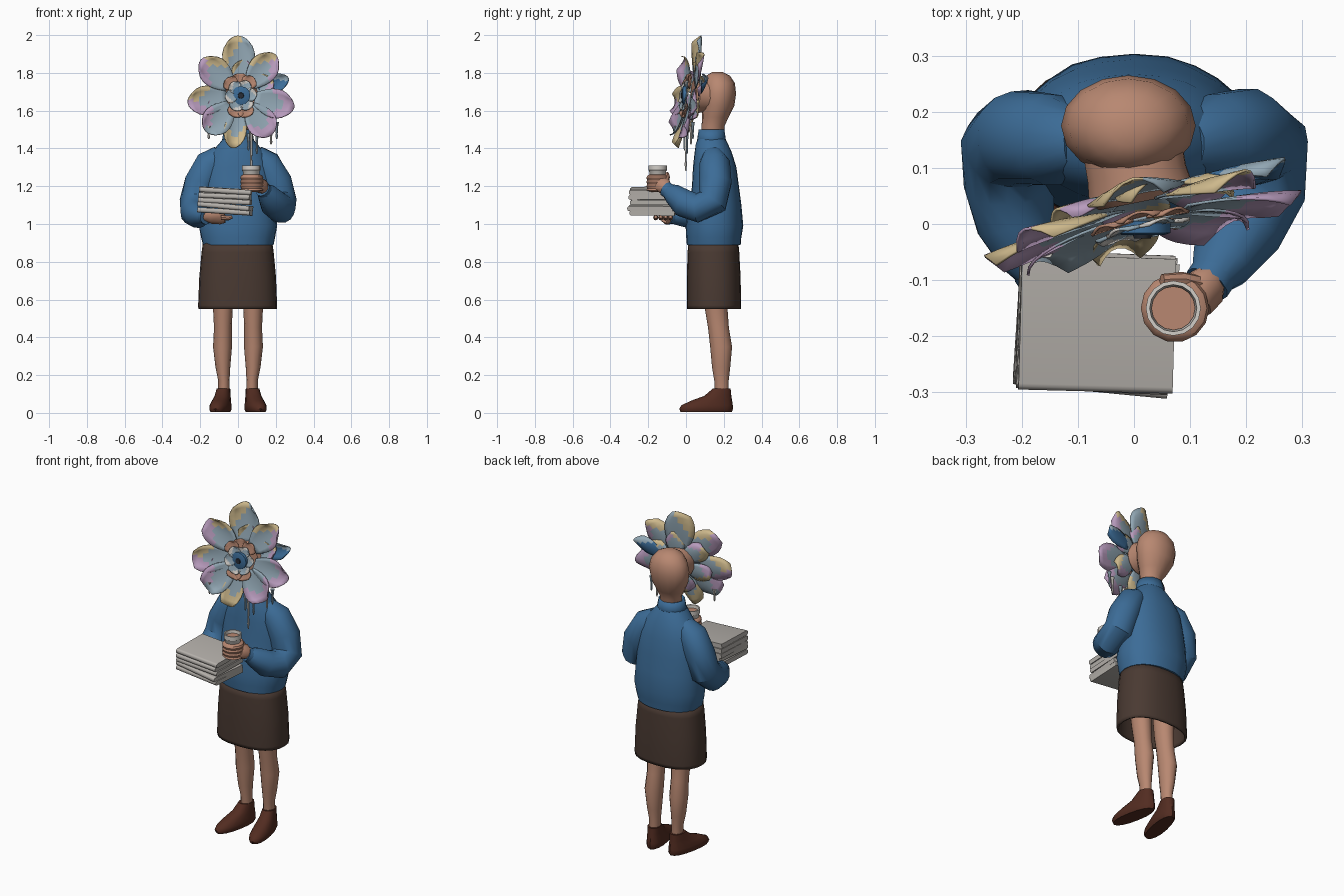
import bpy, bmesh, random
from math import sin, cos, pi, radians
from mathutils import Vector, Quaternion

random.seed(4)
if "Cube" in bpy.data.objects:
    bpy.data.objects.remove(bpy.data.objects["Cube"])


def material(name, *rgb):
    m = bpy.data.materials.new(name)
    m.use_nodes = True
    m.diffuse_color = (*rgb, 1)
    m.node_tree.nodes["Principled BSDF"].inputs["Base Color"].default_value = (*rgb, 1)
    return m


BLUE = material("knit blue", .045, .15, .31)
BROWN = material("skirt brown", .068, .042, .032)
SKIN = material("skin", .48, .245, .165)
LEATHER = material("shoe leather", .085, .025, .015)
PAPER = material("newsprint grey", .46, .435, .405)
WHITE = material("cup white", .64, .61, .57)
LILAC = material("lilac", .48, .33, .51)
CREAM = material("pale yellow", .61, .48, .26)
PALE = material("pale blue", .29, .39, .46)
DARK = material("dark centre", .02, .025, .035)


def finish(name, bm, *mats, angle=38):
    bmesh.ops.recalc_face_normals(bm, faces=bm.faces)
    me = bpy.data.meshes.new(name)
    bm.to_mesh(me)
    bm.free()
    for m in mats:
        me.materials.append(m)
    ob = bpy.data.objects.new(name, me)
    bpy.context.collection.objects.link(ob)
    bpy.ops.object.select_all(action='DESELECT')
    ob.select_set(True)
    bpy.context.view_layer.objects.active = ob
    bpy.ops.object.shade_smooth_by_angle(angle=radians(angle))
    return ob


def sweep(name, rings, mat, n=14, follow=False, caps=True, power=1.0, wobble=0):
    """Loft rings (x, y, z, rx[, ry]); follow turns them along the path."""
    bm = bmesh.new()
    c = [Vector(r[:3]) for r in rings]
    q, old, prev = Quaternion(), Vector((0, 0, 1)), None
    loops = []
    for i, r in enumerate(rings):
        if follow:
            d = (c[min(i + 1, len(c) - 1)] - c[max(i - 1, 0)]).normalized()
            q, old = old.rotation_difference(d) @ q, d
        loop = []
        for k in range(n):
            a = 2 * pi * k / n
            u, v = [abs(f) ** power * (1 if f > 0 else -1) for f in (cos(a), sin(a))]
            s = 1 + random.uniform(-wobble, wobble)
            loop.append(bm.verts.new(c[i] + q @ Vector((u * r[3] * s, v * r[-1] * s, 0))))
        if prev:
            for k in range(n):
                bm.faces.new((prev[k], prev[k - 1], loop[k - 1], loop[k]))
        loops.append(loop)
        prev = loop
    if caps:
        bm.faces.new(loops[0])
        bm.faces.new(loops[-1])
    return finish(name, bm, mat)


def solidify(ob, t):
    m = ob.modifiers.new("Thickness", 'SOLIDIFY')
    m.thickness = t
    return ob


# Legs and shoes
for side, s in (("left", 1), ("right", -1)):
    sweep(side + "_leg", [(s * .075, .19, .09, .03, .036), (s * .075, .188, .17, .03, .038),
                          (s * .08, .186, .24, .039, .048), (s * .082, .186, .35, .05, .058),
                          (s * .08, .172, .45, .047, .055), (s * .08, .16, .55, .052, .06),
                          (s * .085, .15, .72, .062, .068)], SKIN, 12)
    shoe = sweep(side + "_shoe", [(0, -.085, .005, .045, .138), (0, -.085, .02, .052, .145),
                                  (0, -.08, .04, .051, .139), (0, -.055, .065, .045, .11),
                                  (0, -.022, .09, .04, .073), (0, 0, .13, .035, .047)],
                 LEATHER, 16, power=.9)
    shoe.location = (s * .077, .19, 0)
    shoe.rotation_euler.z = s * radians(11)

# Skirt
solidify(sweep("skirt", [(-.002, .148, .55, .208, .143), (-.002, .148, .57, .209, .144),
                         (-.002, .147, .72, .203, .142), (-.002, .145, .85, .191, .137),
                         (-.002, .145, .9, .184, .132)], BROWN, 24, caps=False, power=.85), .012)

# Sweater body and collar
sweep("sweater_body", [(0, .147, .888, .187, .143), (0, .147, .93, .197, .147), (0, .15, .99, .207, .152),
                       (0, .155, 1.1, .2, .138), (0, .156, 1.2, .19, .125), (0, .152, 1.3, .178, .115),
                       (0, .144, 1.38, .14, .099), (0, .137, 1.43, .096, .083),
                       (0, .135, 1.45, .08, .073)], BLUE, 24, power=.92, wobble=.01)
solidify(sweep("sweater_collar", [(0, .135, 1.42, .088, .08), (0, .135, 1.46, .082, .074),
                                  (0, .135, 1.5, .074, .068)], BLUE, 16, caps=False), .01)

# Sleeves with cuffs
for side, path in (
    ("left", [(.09, .145, 1.365, .055), (.145, .15, 1.32, .082), (.2, .155, 1.22, .086),
              (.225, .14, 1.12, .085), (.225, .06, 1.085, .08), (.19, -.01, 1.11, .074),
              (.155, -.07, 1.16, .055), (.135, -.1, 1.18, .037)]),
    ("right", [(-.09, .145, 1.365, .055), (-.145, .15, 1.32, .082), (-.2, .155, 1.22, .086),
               (-.222, .14, 1.12, .085), (-.225, .07, 1.06, .08), (-.212, 0, 1.05, .07),
               (-.19, -.06, 1.045, .05), (-.17, -.09, 1.04, .035)])):
    sweep(side + "_sleeve", path, BLUE, 16, True, wobble=.035)
    a, b = Vector(path[-2][:3]), Vector(path[-1][:3])
    sweep(side + "_cuff", [(*a.lerp(b, t), .042) for t in (.6, 1.25)], BLUE, 12, True)

# Hands: the left one wraps the cup with softly ridged fingers
sweep("left_palm", [(.14, -.09, 1.18, .027), (.125, -.115, 1.2, .038, .044), (.11, -.14, 1.215, .03, .04)],
      SKIN, 10, True)
sweep("left_fingers", [(.074, -.15, 1.17, .035)] +
      [(.073, -.15, 1.178 + .011 * i, .061 - .004 * (i % 2)) for i in range(8)] +
      [(.072, -.15, 1.262, .046)], SKIN, 14)
sweep("left_thumb", [(.12, -.11, 1.22, .018), (.085, -.1, 1.25, .015), (.05, -.1, 1.265, .011)],
      SKIN, 8, True)
sweep("right_palm", [(-.17, -.09, 1.04, .025), (-.14, -.11, 1.035, .04, .022),
                     (-.1, -.12, 1.035, .045, .02), (-.07, -.125, 1.035, .035, .015)], SKIN, 10, True)
for i in range(4):
    y = -.16 + .026 * i
    sweep(f"right_finger_{i + 1}", [(-.09, y, 1.035, .014), (-.05, y, 1.032, .013), (-.03, y, 1.038, .008)],
          SKIN, 8, True)

# Stack of folded newspapers
for i in range(5):
    bm = bmesh.new()
    bmesh.ops.create_cube(bm, size=1)
    bmesh.ops.scale(bm, vec=(.28 + random.uniform(-.01, .015), .24, .0265), verts=bm.verts)
    fold = [e for e in bm.edges if all(v.co.y < 0 for v in e.verts) and abs(e.verts[0].co.x - e.verts[1].co.x) > .1]
    bmesh.ops.bevel(bm, geom=fold, offset=.011, segments=3, affect='EDGES', profile=.5)
    sheet = finish(f"newspaper_{i + 1}", bm, PAPER)
    sheet.location = (-.06 + random.uniform(-.012, .008), -.172 + random.uniform(-.008, .006), 1.066 + .0275 * i)
    sheet.rotation_euler = (random.uniform(-.02, .02), radians(4) + random.uniform(-.03, .03),
                            radians(-4) + random.uniform(-.05, .05))

# Cup of drink
sweep("cup", [(.07, -.15, 1.19, .037), (.07, -.15, 1.28, .045), (.07, -.15, 1.285, .049), (.07, -.15, 1.31, .049),
              (.07, -.15, 1.31, .042), (.07, -.15, 1.285, .039)], WHITE, 16)
sweep("cup_drink", [(.07, -.15, 1.288, .039), (.07, -.15, 1.292, .039)], SKIN, 16)

# Head, neck and the stub of face that holds the flower
sweep("head", [(0, .14, 1.43, .06), (0, .143, 1.52, .061), (-.006, .156, 1.565, .084, .07),
               (-.01, .169, 1.625, .109, .087), (-.01, .175, 1.69, .12, .09), (-.01, .175, 1.745, .107, .084),
               (-.01, .17, 1.785, .074, .063), (-.01, .166, 1.805, .03, .027)], SKIN, 16)
CX, CZ = .015, 1.68


def flower_point(x, z, forward=0):
    return Vector((CX + x, .04 + .23 * x + .16 * z - forward, CZ + z))


sweep("face", [(-.005, .15, 1.68, .09), (.005, .09, 1.68, .09), (.012, .055, 1.68, .095),
               (CX, .04, CZ, .08)], SKIN, 16, True)


def petal(name, angle, r0, r1, width, mats, lift=0.0, cup=.03):
    """Broad blunt petal: mats are its body, its anticlockwise tip side and the other."""
    bm = bmesh.new()
    a, rows, cols = radians(angle), 7, 6
    grid = []
    for i in range(rows + 1):
        t = i / rows
        taper = .45 + .55 * sin(pi / 2 * min(1, t / .6)) - .38 * max(0, (t - .65) / .35) ** 2
        row = []
        for j in range(cols + 1):
            s = 2 * j / cols - 1
            w = width * taper * s
            r = r0 + (r1 - r0) * (t - .13 * s * s * t)
            row.append(bm.verts.new(flower_point(r * cos(a) - w * sin(a), r * sin(a) + w * cos(a),
                                                 lift + cup * (s * s * t + .6 * t * t - .3 * t))))
        grid.append(row)
    for i in range(rows):
        for j in range(cols):
            f = bm.faces.new((grid[i][j], grid[i + 1][j], grid[i + 1][j + 1], grid[i][j + 1]))
            f.material_index = 1 if i + j > 7 else 2 if i - j > 2 else 0
    return solidify(finish(name, bm, *mats), .005)


# Outer petals: angle, length, half width, lift, tip colours (anticlockwise side first)
outer = [(93, .318, .085, 0, CREAM, PALE), (50, .285, .078, .01, CREAM, LILAC),
         (-13, .29, .078, .025, LILAC, LILAC), (-52, .265, .078, .03, LILAC, LILAC),
         (-99, .28, .058, .02, CREAM, CREAM), (-134, .265, .078, .025, PALE, LILAC),
         (-172, .285, .078, .015, LILAC, CREAM), (138, .285, .08, .02, LILAC, CREAM)]
for i, (ang, length, w, lift, first, second) in enumerate(outer):
    petal(f"petal_{i + 1}", ang, .075, length, w, (PALE, first, second), lift)
petal("blue_petal", 20, .1, .27, .05, (BLUE, PALE, BLUE), lift=-.015)
for i in range(6):
    petal(f"back_petal_{i + 1}", 25 + 60 * i, .06, .19, .06, (PALE, CREAM, LILAC), lift=-.015)

# Flower centre: skin folds above and below, pale and blue rings, dark pupil
for i, ang in enumerate((58, 94, 130, 252, 288)):
    petal(f"skin_fold_{i + 1}", ang, .05, .118, .042, (SKIN, SKIN, SKIN), lift=.036, cup=.01)
for i in range(6):
    petal(f"inner_petal_{i + 1}", 5 + 60 * i, .02, .085, .036, (PALE, WHITE, PALE), lift=.046, cup=.008)
sweep("blue_eye", [(*flower_point(0, 0, f), r) for f, r in ((.035, .05), (.056, .05), (.06, .038))],
      BLUE, 12, True)
sweep("flower_pupil", [(*flower_point(0, 0, f), r) for f, r in ((.055, .018), (.066, .015))], DARK, 10, True)

# Paint drips below the petals: x, z, length
for i, (x, z, length) in enumerate([(-.17, -.16, .07), (.04, -.2, .09), (.055, -.18, .22), (.085, -.18, .13),
                                    (.16, -.16, .1), (.19, -.14, .09)]):
    p = flower_point(x, z, .025)
    sweep(f"drip_{i + 1}", [(*(p - Vector((0, 0, length * t))), r)
                            for t, r in ((0, .012), (.25, .008), (.7, .005), (.85, .007), (1, .003))],
          (WHITE, PALE)[i % 2], 6)
